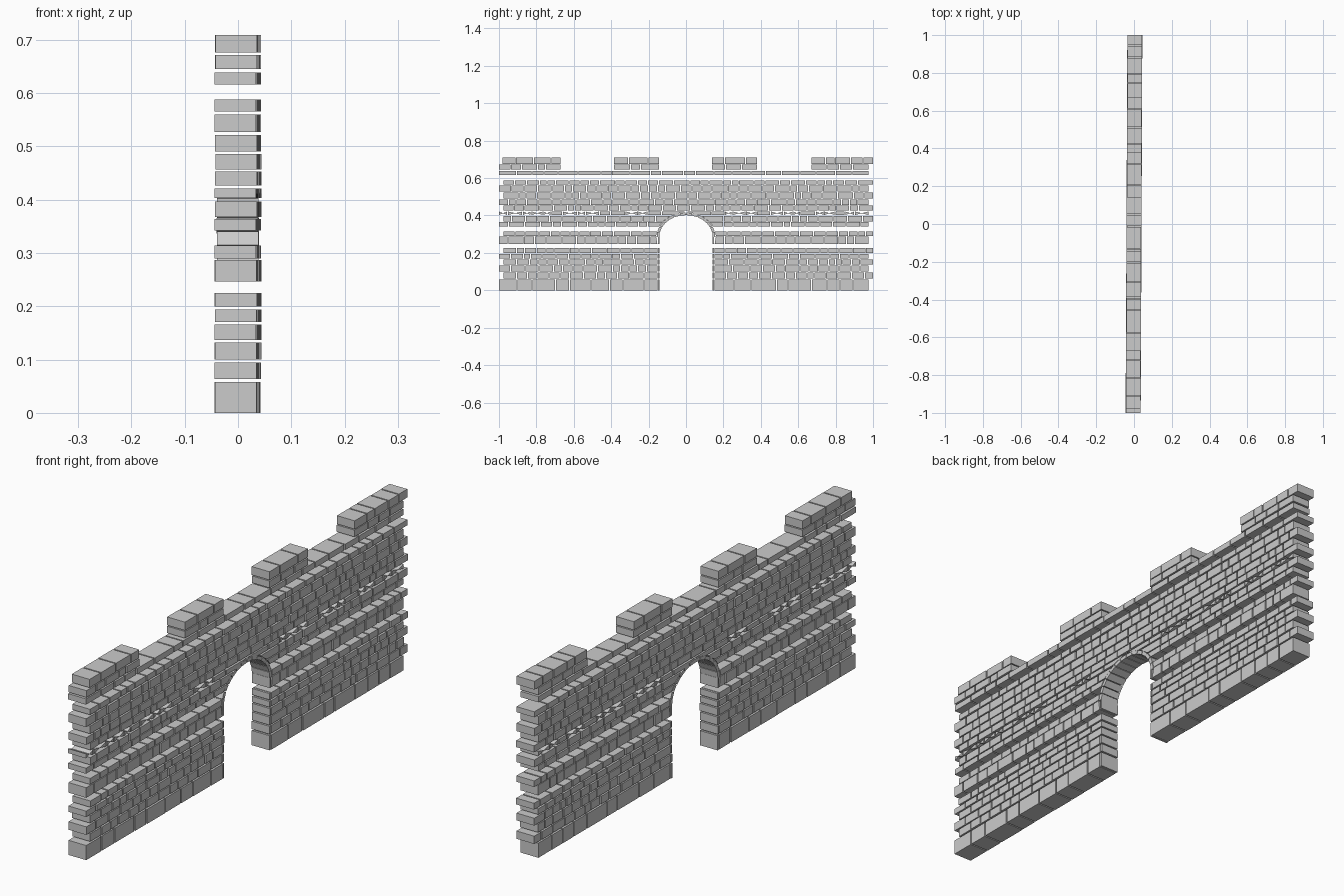
import bpy, bmesh, math, random

if "Cube" in bpy.data.objects:
    bpy.data.objects.remove(bpy.data.objects["Cube"])

random.seed(7)
HALF = 0.039            # half thickness of the wall
GAP = 0.005             # joint width
ARCH_A, ARCH_B, ARCH_Z, RING = 0.143, 0.117, 0.285, 0.014
DOOR = 0.153            # where the courses stop beside the doorway


def prism(bm, pts, jitter=0.001):
    """Stone from a four-point (y, z) outline, extruded through the wall."""
    drift = 0.0045 * sum(p[0] for p in pts) / len(pts)
    drift += random.uniform(-jitter, jitter)
    a = [bm.verts.new((drift - HALF, y, z)) for y, z in pts]
    b = [bm.verts.new((drift + HALF, y, z)) for y, z in pts]
    bm.faces.new(a[::-1])
    bm.faces.new(b)
    for i in range(len(pts)):
        j = (i + 1) % len(pts)
        bm.faces.new((a[i], a[j], b[j], b[i]))


def finish(bm, name):
    bmesh.ops.recalc_face_normals(bm, faces=bm.faces)
    mesh = bpy.data.meshes.new(name)
    bm.to_mesh(mesh)
    bm.free()
    bpy.context.collection.objects.link(bpy.data.objects.new(name, mesh))


def door_edge(z):
    """Half width of the doorway at a height, outside the arch ring."""
    if z <= ARCH_Z:
        return DOOR
    t = (z - ARCH_Z) / (ARCH_B + RING)
    return (ARCH_A + RING) * math.sqrt(max(0, 1 - t * t)) + 0.003


def cuts(y0, y1, size):
    """Uneven brick divisions along a run."""
    n = max(1, round((y1 - y0) / size))
    w = [random.uniform(0.6, 1.4) for _ in range(n)]
    out = [y0]
    for v in w:
        out.append(out[-1] + v * (y1 - y0) / sum(w))
    out[-1] = y1
    return out


def run(bm, y0, y1, z0, z1, size, slope0=0, slope1=0, twisted=False):
    """A run of bricks; slopes shift the top corners at the arch."""
    c = cuts(y0, y1, size)
    for i in range(len(c) - 1):
        a = c[i] + (GAP / 2 if i else 0)
        b = c[i + 1] - (GAP / 2 if i < len(c) - 2 else 0)
        at = a + (slope0 if i == 0 else 0)
        bt = b + (slope1 if i == len(c) - 2 else 0)
        if twisted and random.random() < 0.6:
            # bow-tie stone, shown as two wedges meeting at a thin waist
            m, zm = (a + b) / 2, (z0 + z1) / 2
            prism(bm, [(a, z0), (m, zm - .0005), (m, zm + .0005), (a, z1)])
            prism(bm, [(m, zm - .0005), (b, z0), (b, z1), (m, zm + .0005)])
        else:
            prism(bm, [(a, z0), (b, z0), (bt, z1), (at, z1)])


# Stone courses: bottom, top
courses = [(0, .058), (.064, .095), (.100, .132), (.137, .166), (.171, .194),
           (.200, .225), (.247, .287), (.290, .314), (.342, .364),
           (.368, .397), (.403, .421), (.427, .453), (.457, .486),
           (.491, .522), (.527, .560), (.566, .588), (.616, .639)]
for k, (z0, z1) in enumerate(courses):
    bm = bmesh.new()
    y0, y1 = (-1.0, 0.975) if k % 2 == 0 else (-0.975, 1.0)
    size = 0.09 if k in (0, 16) else 0.062
    if z0 < ARCH_Z + ARCH_B + RING:
        e0, e1 = door_edge(z0), door_edge(z1)
        run(bm, y0, -e0, z0, z1, size, 0, e0 - e1, k == 10)
        run(bm, e0, y1, z0, z1, size, e1 - e0, 0, k == 10)
    else:
        run(bm, y0, y1, z0, z1, size)
    finish(bm, f"stone_course_{k + 1}")

# Battlements, two courses each
merlons = [[(-1.0, -.67), (-.98, -.67)], [(-.385, -.145)] * 2,
           [(.14, .38)] * 2, [(.67, .975), (.67, 1.0)]]
for k, rows in enumerate(merlons):
    bm = bmesh.new()
    for (y0, y1), (z0, z1) in zip(rows, [(.645, .672), (.676, .709)]):
        run(bm, y0, y1, z0, z1, 0.07)
    finish(bm, f"battlement_{k + 1}")

# Thin facing stones on the doorway sides
bm = bmesh.new()
for s in (-1, 1):
    for z0, z1 in courses[:7]:
        a, b = sorted((s * 0.142, s * 0.150))
        prism(bm, [(a, z0), (b, z0), (b, z1), (a, z1)])
finish(bm, "doorway_facing")

# Arch ring of thin voussoirs
bm = bmesh.new()
N = 14
for i in range(N):
    t0 = math.pi * (i + 0.04) / N
    t1 = math.pi * (i + 0.96) / N
    pts = [(r * math.cos(t), ARCH_Z + q * math.sin(t)) for t, r, q in (
        (t0, ARCH_A, ARCH_B), (t0, ARCH_A + RING, ARCH_B + RING),
        (t1, ARCH_A + RING, ARCH_B + RING), (t1, ARCH_A, ARCH_B))]
    prism(bm, pts)
finish(bm, "arch_ring")
